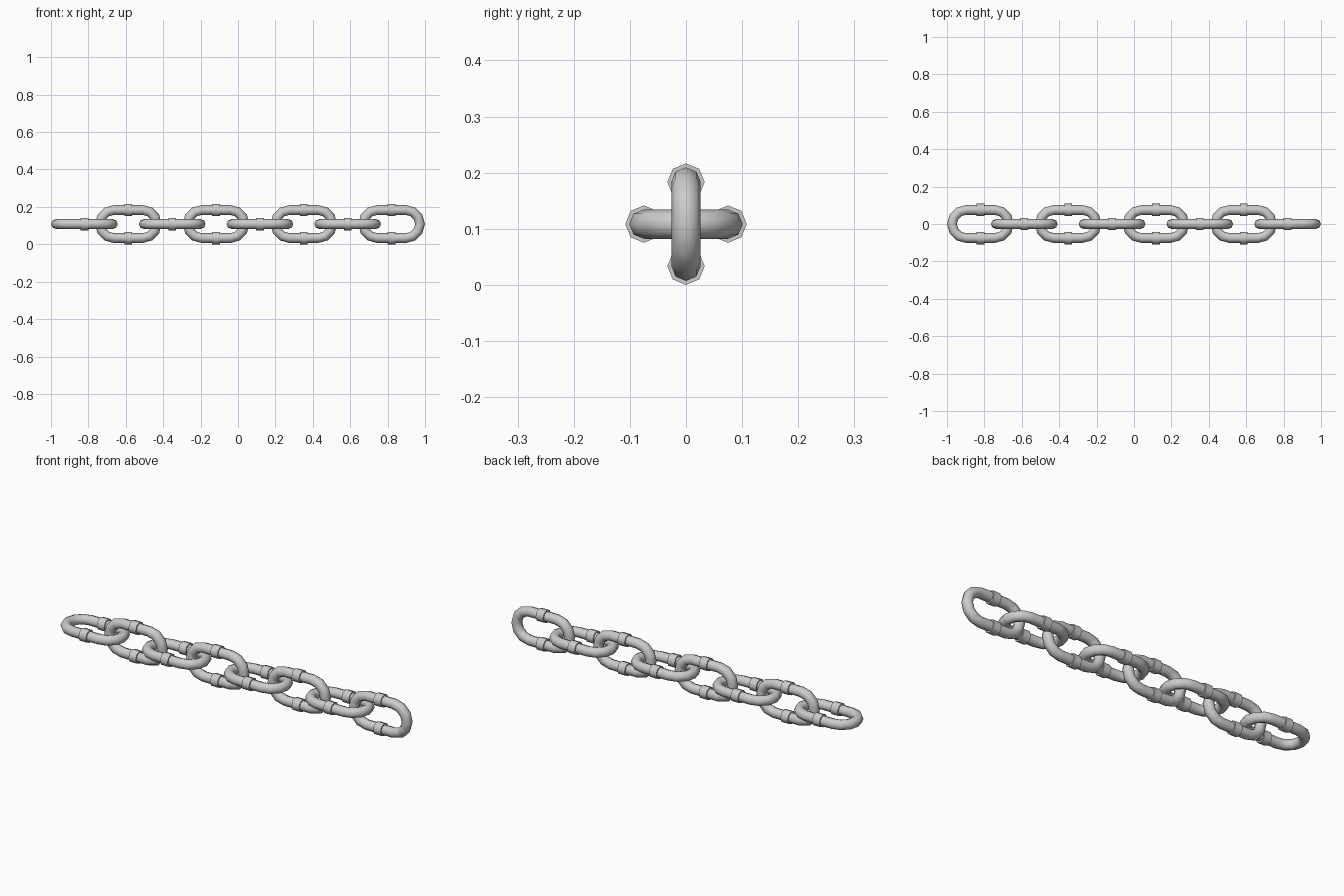
import bpy, bmesh, math
from mathutils import Vector, Matrix

if "Cube" in bpy.data.objects:
    bpy.data.objects.remove(bpy.data.objects["Cube"])

COUNT = 8          # links
PITCH = 0.2346     # spacing between link centres
HALF = 0.077       # half of a link's straight side
BEND = 0.075       # centreline radius of the rounded ends
WIRE = 0.0262      # wire radius
WELD = 0.0333      # weld collar radius
SIDES, ARC = 8, 6


def finish(name, bm, matrix):
    bmesh.ops.recalc_face_normals(bm, faces=bm.faces)
    mesh = bpy.data.meshes.new(name)
    bm.to_mesh(mesh)
    bm.free()
    mesh.transform(matrix)
    ob = bpy.data.objects.new(name, mesh)
    bpy.context.collection.objects.link(ob)
    bpy.ops.object.select_all(action='DESELECT')
    ob.select_set(True)
    bpy.context.view_layer.objects.active = ob
    bpy.ops.object.shade_smooth_by_angle(angle=math.radians(60))


def link_wire(name, matrix):
    # stadium path swept by an octagonal section
    bm = bmesh.new()
    rings = []
    for end in (1, -1):
        for i in range(ARC + 1):
            a = -math.pi / 2 + math.pi * i / ARC
            out = Vector((math.cos(a), math.sin(a), 0)) * end
            c = Vector((end * HALF, 0, 0)) + out * BEND
            ring = []
            for k in range(SIDES):
                t = 2 * math.pi * k / SIDES
                ring.append(bm.verts.new(c + out * WIRE * math.cos(t)
                                         + Vector((0, 0, WIRE * math.sin(t)))))
            rings.append(ring)
    for i, r in enumerate(rings):
        n = rings[(i + 1) % len(rings)]
        for k in range(SIDES):
            j = (k + 1) % SIDES
            bm.faces.new((r[k], r[j], n[j], n[k]))
    finish(name, bm, matrix)


def weld_collars(name, matrix):
    # a short collar in the middle of each straight side
    bm = bmesh.new()
    for s in (1, -1):
        m = Matrix.Translation((0, s * BEND, 0)) @ Matrix.Rotation(math.pi / 2, 4, 'Y')
        bmesh.ops.create_cone(bm, cap_ends=True, segments=SIDES, radius1=WELD,
                              radius2=WELD, depth=0.042, matrix=m)
    finish(name, bm, matrix)


# alternate flat and upright links along x
for i in range(COUNT):
    x = (i - (COUNT - 1) / 2) * PITCH
    m = Matrix.Translation((x, 0, BEND + WELD)) @ Matrix.Rotation(math.pi / 2 * (i % 2), 4, 'X')
    link_wire(f"chain_link_{i + 1}", m)
    weld_collars(f"weld_collars_{i + 1}", m)
